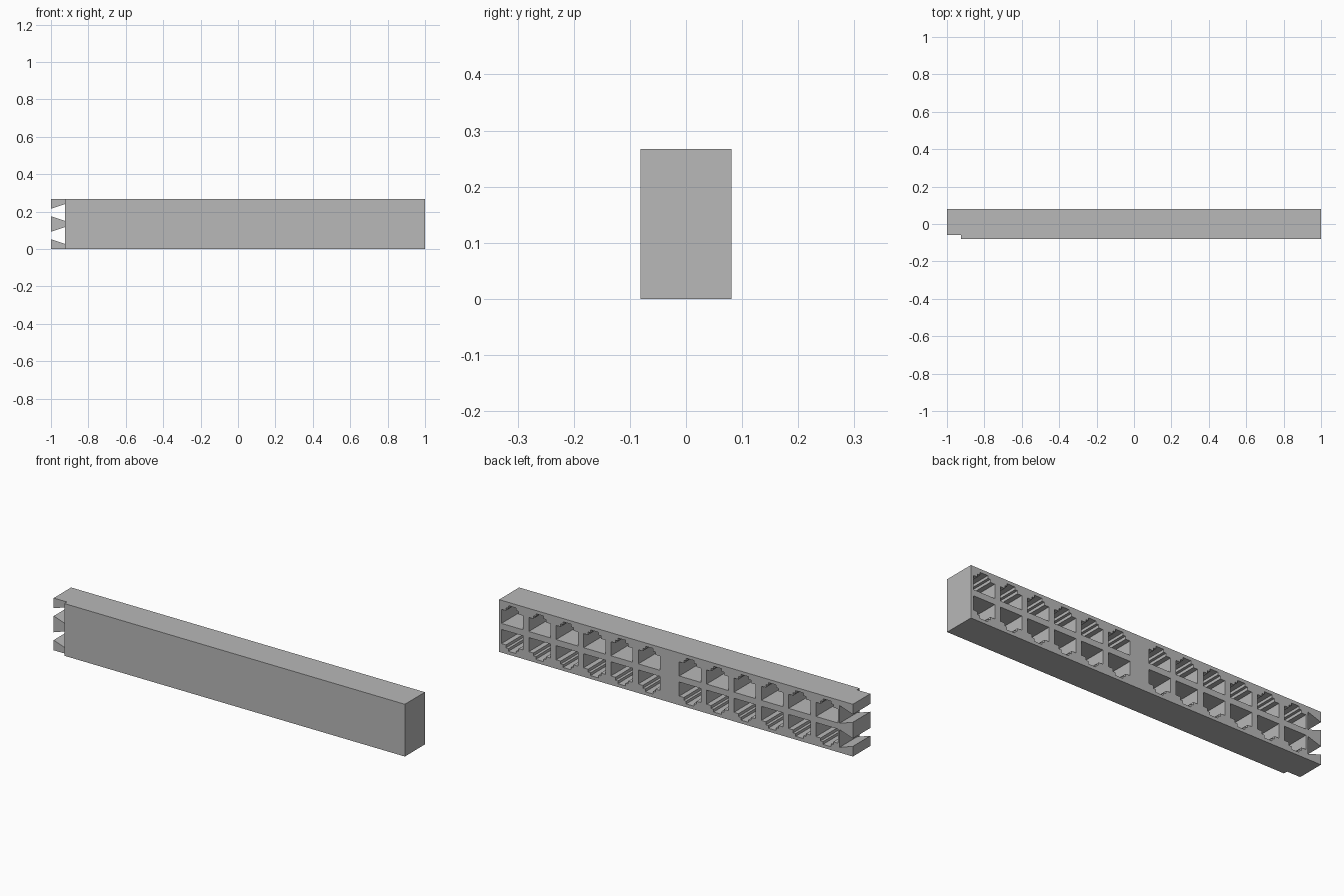
import bpy, math

cube = bpy.data.objects.get("Cube")
if cube:
    bpy.data.objects.remove(cube, do_unlink=True)

HEIGHT, BACK, FRONT, STEP = 0.267, 0.081, -0.081, -0.06
END = -0.925            # where the front plate stops
PITCH, COLUMNS = 0.1547, 6

grey = bpy.data.materials.new("plain grey")
grey.use_nodes = True
grey.diffuse_color = (0.48, 0.48, 0.48, 1)
grey.node_tree.nodes["Principled BSDF"].inputs["Base Color"].default_value = grey.diffuse_color


def flip(points):
    """Mirror a profile from the upper row to the lower row."""
    return [(x, HEIGHT - z) for x, z in points]


def add_outline(curve, points):
    spline = curve.splines.new('POLY')
    spline.points.add(len(points) - 1)
    for p, (x, z) in zip(spline.points, points):
        p.co = (x, z, 0, 1)
    spline.use_cyclic_u = True


def socket_profile(cx):
    """Plug opening with a two-step latch keyway on top."""
    half = [(0.0615, 0.149), (0.0615, 0.221), (0.036, 0.221),
            (0.036, 0.236), (0.022, 0.236), (0.022, 0.25)]
    return [(cx + x, z) for x, z in half] + [(cx - x, z) for x, z in reversed(half)]


# Socket block: outline with two flared notches in the open end
notch = [(-1, 0.215), (END, 0.24), (END, 0.15), (-1, 0.175)]
outline = [(1, 0), (1, HEIGHT), (-1, HEIGHT)] + notch + flip(notch)[::-1] + [(-1, 0)]
curve = bpy.data.curves.new("socket_block", 'CURVE')
curve.dimensions = '2D'
curve.fill_mode = 'BOTH'
curve.extrude = (BACK - STEP) / 2
add_outline(curve, outline)

# Two groups of sockets, lower row mirrored
for first in (0.925, -0.08):
    for i in range(COLUMNS):
        profile = socket_profile(first - i * PITCH)
        add_outline(curve, profile)
        add_outline(curve, flip(profile))

block = bpy.data.objects.new("socket_block", curve)
bpy.context.collection.objects.link(block)
block.location.y = (BACK + STEP) / 2
block.rotation_euler.x = math.pi / 2
curve.materials.append(grey)
bpy.ops.object.select_all(action='DESELECT')
block.select_set(True)
bpy.context.view_layer.objects.active = block
bpy.ops.object.convert(target='MESH')
bpy.ops.object.shade_flat()

# Front plate closes the sockets, stopping short of the notched end
bpy.ops.mesh.primitive_cube_add(size=1, location=((1 + END) / 2, (FRONT + STEP) / 2, HEIGHT / 2))
plate = bpy.context.object
plate.name = "front_plate"
plate.scale = (1 - END, STEP - FRONT, HEIGHT)
plate.data.materials.append(grey)
